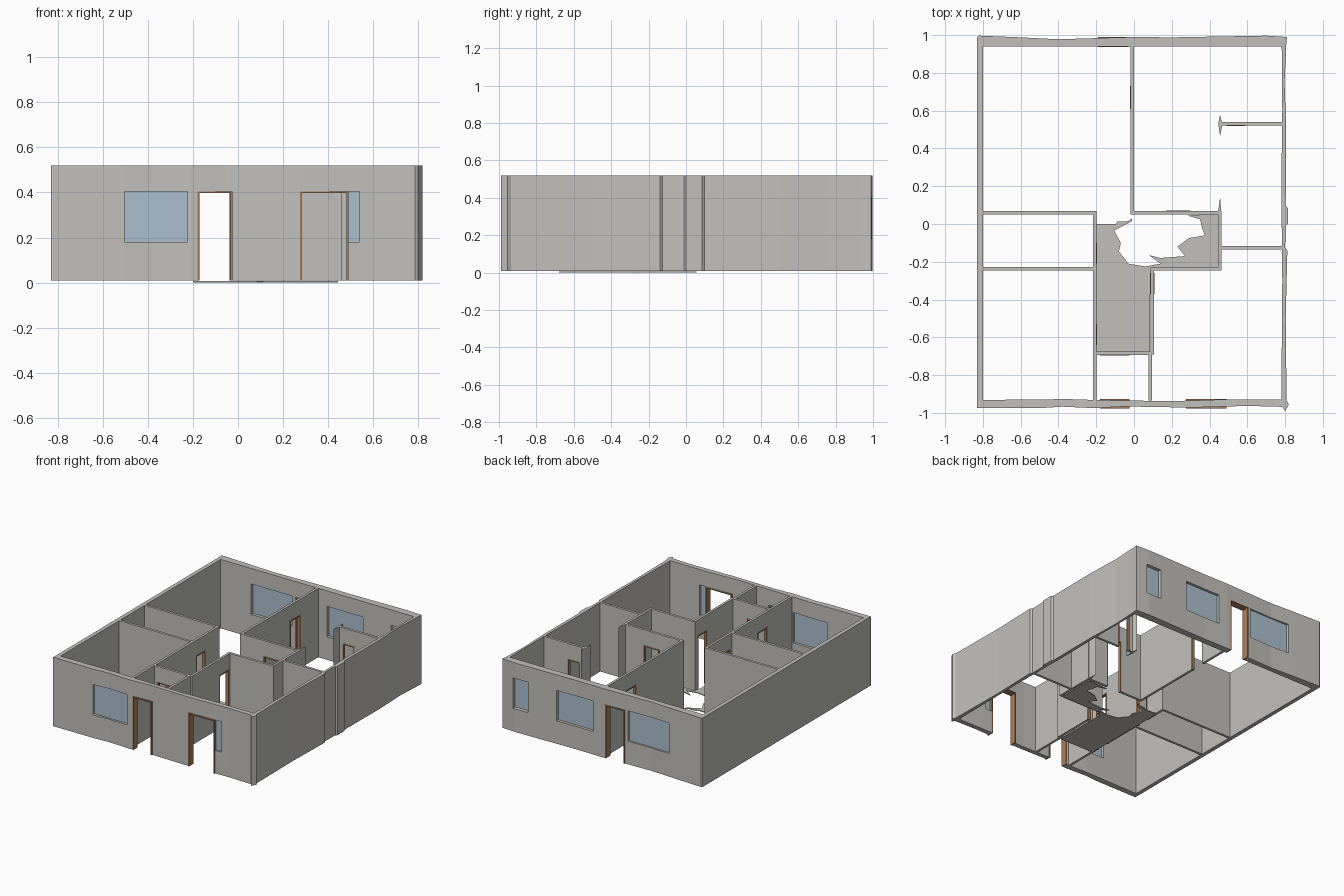
import bpy, bmesh

cube = bpy.data.objects.get("Cube")
if cube:
    bpy.data.objects.remove(cube, do_unlink=True)

Z0, Z1 = 0.01, 0.52           # wall bottom and top
HEAD, SILL = 0.405, 0.18      # opening heights
THICK = 0.018                 # inner wall thickness
TRIM = 0.008                  # door frame width


def material(name, rgb):
    m = bpy.data.materials.new(name)
    m.use_nodes = True
    m.diffuse_color = (*rgb, 1)
    bsdf = next(n for n in m.node_tree.nodes if n.type == 'BSDF_PRINCIPLED')
    bsdf.inputs["Base Color"].default_value = (*rgb, 1)
    return m


PLASTER = material("warm grey plaster", (0.54, 0.53, 0.50))
GLASS = material("pale blue glass", (0.41, 0.53, 0.62))
WOOD = material("brown wood", (0.40, 0.21, 0.10))


def prism(name, pts, z0, z1, mat):
    """Extrude a plan outline upwards."""
    bm = bmesh.new()
    face = bm.faces.new([bm.verts.new((x, y, z0)) for x, y in pts])
    ext = bmesh.ops.extrude_face_region(bm, geom=[face])
    top = [v for v in ext["geom"] if isinstance(v, bmesh.types.BMVert)]
    bmesh.ops.translate(bm, verts=top, vec=(0, 0, z1 - z0))
    bmesh.ops.recalc_face_normals(bm, faces=bm.faces)
    mesh = bpy.data.meshes.new(name)
    bm.to_mesh(mesh)
    bm.free()
    mesh.materials.append(mat)
    ob = bpy.data.objects.new(name, mesh)
    bpy.context.collection.objects.link(ob)
    return ob


def strip(axis, a, b, c, t):
    """Rectangle running from a to b along an axis, centred on c across it."""
    pts = [(a, c - t / 2), (b, c - t / 2), (b, c + t / 2), (a, c + t / 2)]
    return pts if axis == 'x' else [(y, x) for x, y in pts]


def cut(ob, pts, z0, z1):
    cutter = prism("opening_cutter", pts, z0, z1, PLASTER)
    cutter.hide_render = True
    mod = ob.modifiers.new("opening", 'BOOLEAN')
    mod.operation = 'DIFFERENCE'
    mod.solver = 'EXACT'
    mod.object = cutter
    bpy.context.view_layer.objects.active = ob
    bpy.ops.object.modifier_apply(modifier=mod.name)
    bpy.data.objects.remove(cutter, do_unlink=True)


def door(ob, axis, a, b, c, t):
    """Cut a doorway and line it with a wooden frame."""
    cut(ob, strip(axis, a, b, c, t + 0.1), Z0 - 0.05, HEAD)
    depth = t + 0.004
    base = ob.name + "_door_frame"
    for s, e in ((a, a + TRIM), (b - TRIM, b)):
        prism(base + "_jamb", strip(axis, s, e, c, depth), Z0, HEAD, WOOD)
    prism(base + "_head", strip(axis, a, b, c, depth), HEAD - TRIM, HEAD, WOOD)


def window(ob, a, b, c, t):
    """Cut a window opening and glaze it."""
    cut(ob, strip('x', a, b, c, t + 0.1), SILL, HEAD)
    prism(ob.name + "_window_pane", strip('x', a, b, c, 0.008), SILL, HEAD, GLASS)


# Outer walls, with slightly uneven outlines
front = prism("front_wall", [
    (-0.83, -0.975), (-0.5, -0.975), (-0.38, -0.967), (-0.21, -0.975), (-0.05, -0.966),
    (0.3, -0.972), (0.6, -0.963), (0.785, -0.968), (0.8, -0.99), (0.82, -0.955),
    (0.805, -0.93), (0.5, -0.928), (0.2, -0.938), (-0.2, -0.932), (-0.35, -0.927),
    (-0.83, -0.932)], Z0, Z1, PLASTER)
back = prism("back_wall", [
    (-0.83, 0.94), (0.805, 0.94), (0.81, 0.99), (0.7, 0.997), (0.2, 0.988), (0, 0.99),
    (-0.4, 0.978), (-0.6, 0.988), (-0.82, 0.997), (-0.83, 0.99)], Z0, Z1, PLASTER)
prism("right_wall", strip('y', -0.935, 0.942, -0.815, 0.03), Z0, Z1, PLASTER)
prism("left_wall", [
    (0.78, -0.935), (0.808, -0.935), (0.803, -0.5), (0.812, -0.14), (0.8, -0.125),
    (0.803, -0.01), (0.814, 0.0), (0.814, 0.085), (0.803, 0.1), (0.806, 0.5),
    (0.797, 0.75), (0.806, 0.942), (0.782, 0.942), (0.785, 0.6), (0.78, 0.2),
    (0.785, -0.3)], Z0, Z1, PLASTER)

for a, b in ((-0.18, -0.025), (0.275, 0.49)):
    door(front, 'x', a, b, -0.951, 0.045)
for a, b in ((-0.505, -0.225), (0.49, 0.54)):
    window(front, a, b, -0.951, 0.04)
door(back, 'x', -0.19, -0.03, 0.964, 0.05)
for a, b in ((-0.55, -0.215), (0.07, 0.365), (0.595, 0.72)):
    window(back, a, b, 0.965, 0.04)

# Inner walls: name, axis, start, end, centre, doorways
inner = [
    ("right_back_partition", 'x', -0.805, -0.2, 0.06, []),
    ("right_front_partition", 'x', -0.805, -0.2, -0.237, []),
    ("rear_dividing_wall", 'y', 0.05, 0.945, -0.01, [(0.61, 0.73)]),
    ("hall_back_wall", 'x', -0.015, 0.458, 0.06, [(0.17, 0.3)]),
    ("hall_end_wall", 'y', -0.245, 0.069, 0.453, []),
    ("hall_front_wall", 'x', 0.09, 0.46, -0.237, []),
    ("hall_left_wall", 'y', -0.69, -0.23, 0.097, [(-0.37, -0.26)]),
    ("porch_left_wall", 'y', -0.935, -0.685, 0.085, []),
    ("entry_wall", 'x', -0.205, 0.095, -0.685, [(-0.18, -0.025)]),
    ("hall_right_wall", 'y', -0.935, 0.069, -0.207, [(-0.64, -0.53), (-0.21, -0.1)]),
    ("bath_front_wall", 'x', 0.455, 0.785, -0.125, []),
    ("bath_back_wall", 'x', 0.45, 0.785, 0.53, [(0.49, 0.59)]),
]
for name, axis, a, b, c, doors in inner:
    wall = prism(name, strip(axis, a, b, c, THICK), Z0, Z1, PLASTER)
    for s, e in doors:
        door(wall, axis, s, e, c, THICK)

# Tapering wall ends
prism("hall_end_stub", [(0.444, 0.06), (0.462, 0.06), (0.456, 0.14), (0.45, 0.1)],
      Z0, Z1, PLASTER)
prism("bath_back_stub", [(0.446, 0.53), (0.456, 0.465), (0.468, 0.53), (0.456, 0.578)],
      Z0, Z1, PLASTER)

# Hall floor with a ragged worn edge
prism("hall_floor", [
    (-0.2, 0.0), (-0.095, 0.0), (-0.09, 0.012), (-0.01, 0.016), (-0.01, 0.03),
    (-0.02, 0.01), (-0.105, -0.035), (-0.07, -0.1), (-0.08, -0.145), (-0.03, -0.21),
    (0.06, -0.225), (0.14, -0.21), (0.08, -0.165), (0.14, -0.18), (0.27, -0.17),
    (0.23, -0.12), (0.29, -0.075), (0.375, -0.06), (0.36, -0.02), (0.35, 0.025),
    (0.28, 0.045), (0.445, 0.055), (0.445, -0.23), (0.11, -0.23), (0.085, -0.27),
    (0.085, -0.68), (-0.2, -0.68)], 0.0, 0.006, PLASTER)
